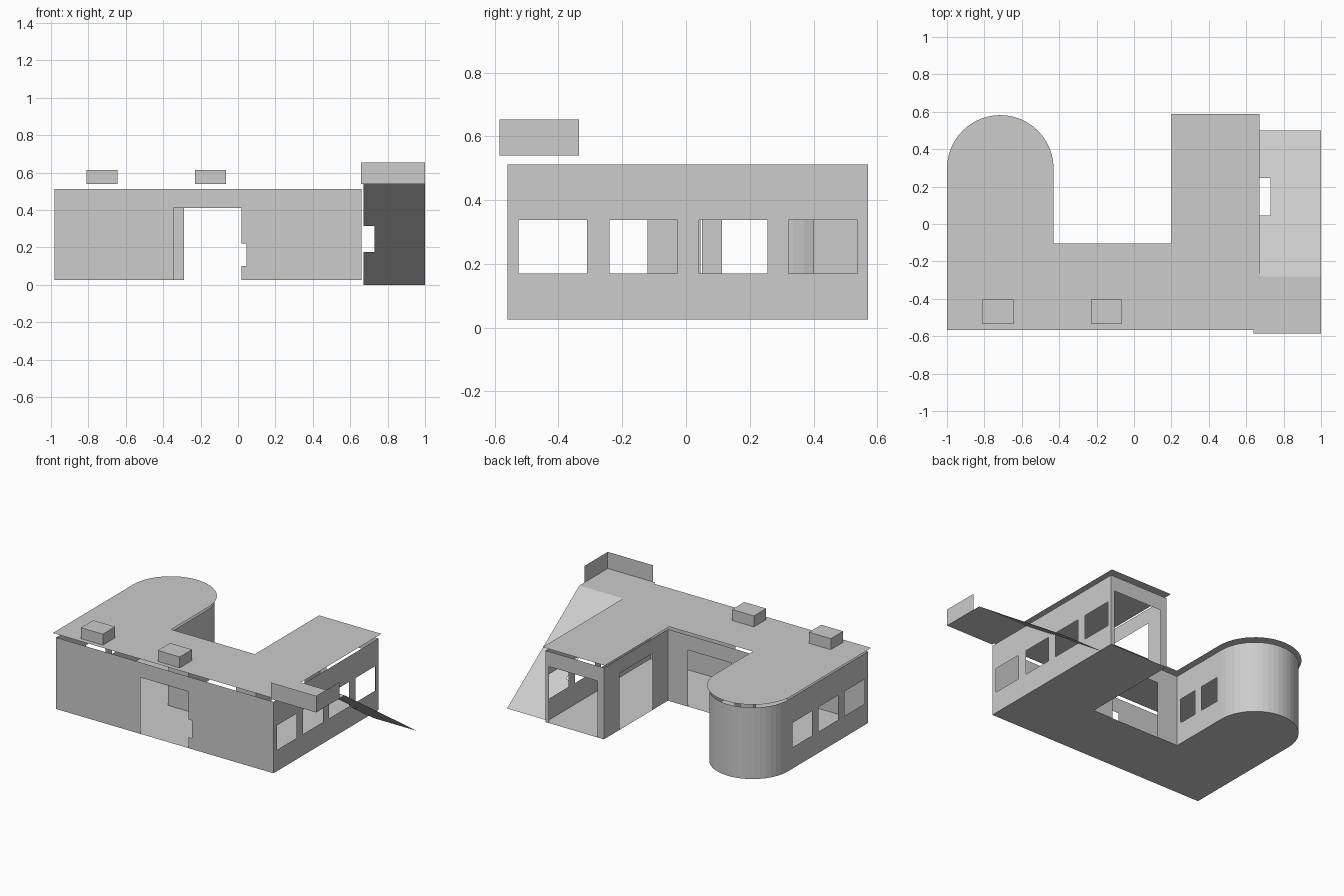
import bpy
import math

if "Cube" in bpy.data.objects:
    bpy.data.objects.remove(bpy.data.objects["Cube"])

FLOOR_Z, WALL_TOP, ROOF_Z = 0.025, 0.512, 0.54
DOOR_TOP = 0.41
WIN = (0.17, 0.337)

grey = bpy.data.materials.new("light_grey")
grey.diffuse_color = (0.604, 0.604, 0.604, 1)
grey.use_nodes = True
grey.node_tree.nodes["Principled BSDF"].inputs["Base Color"].default_value = grey.diffuse_color


def make(name, verts, faces):
    me = bpy.data.meshes.new(name)
    me.from_pydata(verts, [], faces)
    me.update()
    me.materials.append(grey)
    ob = bpy.data.objects.new(name, me)
    bpy.context.collection.objects.link(ob)
    return ob


def sheet(name, pts):
    """One flat polygon from 3D points."""
    return make(name, pts, [list(range(len(pts)))])


def arc(cx, cy, r, n=24):
    """Half circle from the +x side over +y to the -x side."""
    return [(cx + r * math.cos(math.pi * i / n), cy + r * math.sin(math.pi * i / n))
            for i in range(n + 1)]


def wall(name, axis, fixed, a, b, holes=(), z0=FLOOR_Z, z1=WALL_TOP):
    """Thin wall running along 'axis' from a to b (outside on the right hand),
    with rectangular holes (lo, hi, zlo, zhi)."""
    us = sorted({a, b, *[h[0] for h in holes], *[h[1] for h in holes]})
    zs = sorted({z0, z1, *[h[2] for h in holes], *[h[3] for h in holes]})
    verts = [(u, fixed, z) if axis == 'x' else (fixed, u, z) for z in zs for u in us]
    n, faces = len(us), []
    for j in range(len(zs) - 1):
        for i in range(n - 1):
            um, zm = (us[i] + us[i + 1]) / 2, (zs[j] + zs[j + 1]) / 2
            if any(h[0] < um < h[1] and h[2] < zm < h[3] for h in holes):
                continue
            k = j * n + i
            f = [k, k + 1, k + 1 + n, k + n]
            faces.append(f if a < b else f[::-1])
    return make(name, verts, faces)


def windows(*spans):
    return [(lo, hi, *WIN) for lo, hi in spans]


def box(name, x0, x1, y0, y1, z0, z1):
    v = [(x, y, z) for z in (z0, z1) for x, y in ((x0, y0), (x1, y0), (x1, y1), (x0, y1))]
    f = [[3, 2, 1, 0], [4, 5, 6, 7]] + [[i, (i + 1) % 4, (i + 1) % 4 + 4, i + 4] for i in range(4)]
    return make(name, v, f)


# Wall lines of the U-shaped plan
L, R, F, B = -0.98, 0.66, -0.56, 0.57
LI, RI, CY = -0.445, 0.22, -0.12
RAD = (LI - L) / 2
CX, AY = (L + LI) / 2, 0.30

# Floor
plan = [(L, F), (R, F), (R, B), (RI, B), (RI, CY), (LI, CY)] + arc(CX, AY, RAD)
sheet("floor", [(x, y, FLOOR_Z) for x, y in plan])

# Roof, with the extension at the front right corner
roof = [(-1, -0.567), (0.64, -0.567), (0.64, -0.585), (1, -0.585), (1, -0.28),
        (0.67, -0.28), (0.67, 0.588), (0.2, 0.588), (0.2, -0.105), (-0.43, -0.105)]
sheet("roof", [(x, y, ROOF_Z) for x, y in roof + arc(-0.715, 0.297, 0.285)])

# Walls
side = [(-0.525, -0.31), (-0.24, -0.027), (0.04, 0.255), (0.322, 0.537)]
wall("front_wall", 'x', F, L, R, [(-0.345, 0.018, FLOOR_Z, DOOR_TOP), (0.018, 0.045, 0.1, 0.22)])
wall("right_wall", 'y', R, F, B, windows(*side))
wall("right_wing_end_wall", 'x', B, R, RI, [(0.267, 0.635, FLOOR_Z, DOOR_TOP)])
wall("right_wing_court_wall", 'y', RI, B, CY, [(0.045, 0.40, FLOOR_Z, DOOR_TOP)])
wall("court_back_wall", 'x', CY, RI, LI, [(-0.29, 0.07, FLOOR_Z, DOOR_TOP)])
wall("left_wing_court_wall", 'y', LI, CY, AY, windows((-0.09, 0.05), (0.113, 0.257)))
wall("left_wall", 'y', L, AY, F, windows(*side[:3]))

# Round end of the left wing
ring = arc(CX, AY, RAD)
n = len(ring)
make("round_wall", [(x, y, z) for z in (FLOOR_Z, WALL_TOP) for x, y in ring],
     [[i, i + 1, i + 1 + n, i + n] for i in range(n - 1)])

# Roof vents
for i, x in enumerate((-0.81, -0.23)):
    box(f"roof_vent_{i + 1}", x, x + 0.165, -0.535, -0.403, ROOF_Z, 0.615)

# L-shaped parapet on the roof extension
wall("parapet_front", 'x', -0.585, 0.657, 1.0, z0=ROOF_Z, z1=0.653)
wall("parapet_side", 'y', 1.0, -0.585, -0.335, z0=ROOF_Z, z1=0.653)

# Sloping canopy from the roof to the ground, with a cut-out beside the wall
slope = [(0.67, -0.28), (1, -0.28), (1, 0.5), (0.67, 0.5),
         (0.67, 0.247), (0.73, 0.247), (0.73, 0.045), (0.67, 0.045)]
sheet("sloping_canopy", [(x, y, ROOF_Z * (0.5 - y) / 0.78) for x, y in slope])
